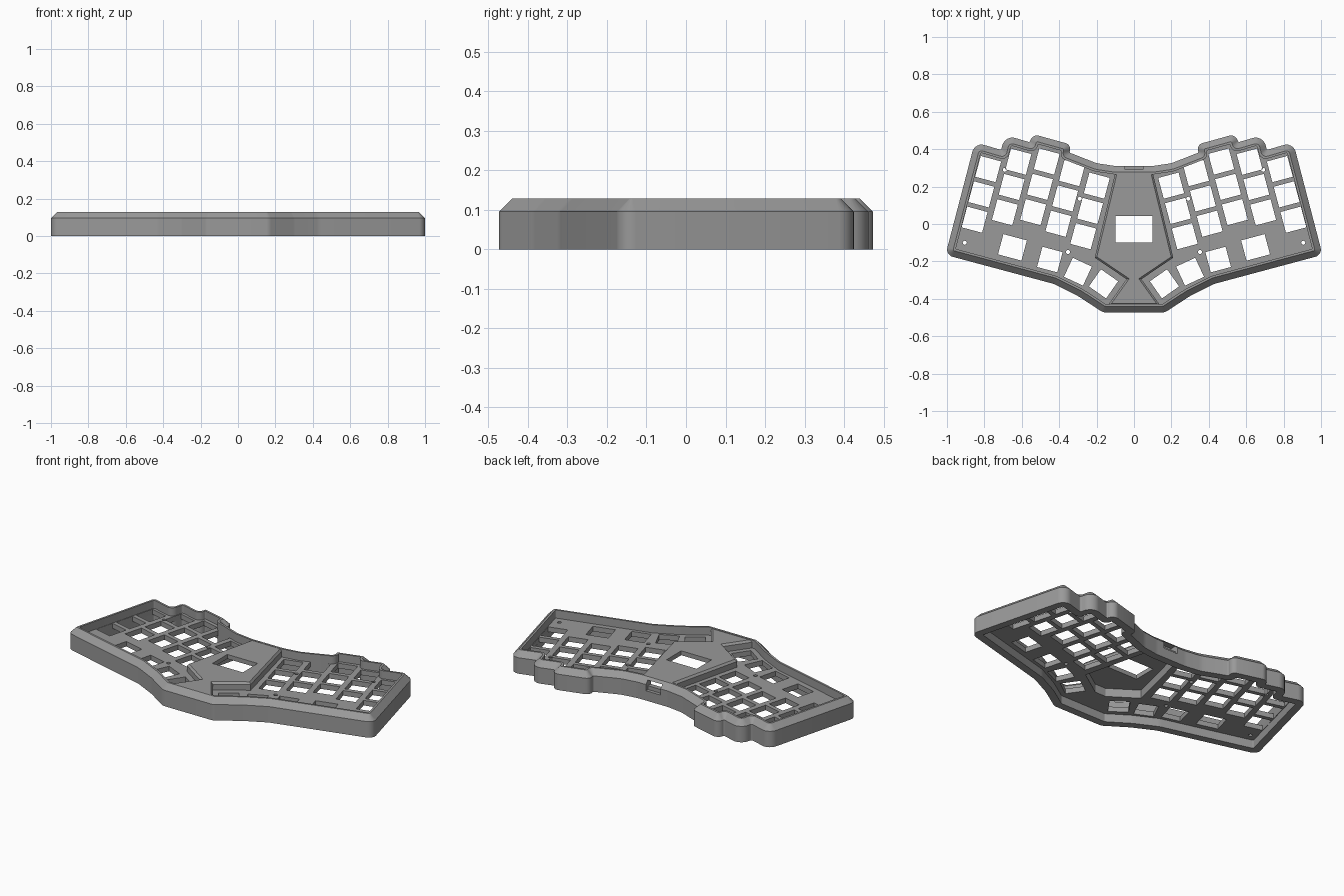
import bpy, math
from mathutils import Vector as V, Matrix

if "Cube" in bpy.data.objects:
    bpy.data.objects.remove(bpy.data.objects["Cube"])

grey = bpy.data.materials.new("grey plastic")
grey.diffuse_color = (0.32, 0.32, 0.32, 1)
grey.use_nodes = True
grey.node_tree.nodes["Principled BSDF"].inputs["Base Color"].default_value = grey.diffuse_color

TOP, SHOULDER = 0.128, 0.095
PLATE_LOW, PLATE_HIGH = 0.05, 0.08


def inset(points, d):
    """Mitred inward offset of a clockwise polygon."""
    out, n = [], len(points)
    for i, p in enumerate(points):
        a = (p - points[i - 1]).normalized()
        b = (points[(i + 1) % n] - p).normalized()
        na, nb = V((a.y, -a.x)), V((b.y, -b.x))
        out.append(p + (na + nb) * (d / (1 + na.dot(nb))))
    return out


def fillet(points, radii, d, seg=6):
    """Round every corner; convex radii shrink with the inset, concave ones grow."""
    out, n = [], len(points)
    for i, p in enumerate(points):
        a = (p - points[i - 1]).normalized()
        b = (points[(i + 1) % n] - p).normalized()
        convex = a.x * b.y - a.y * b.x < 0
        r = max(radii[i] - d, 0.006) if convex else radii[i] + 0.6 * d
        t = r * math.tan(math.acos(max(-1, min(1, a.dot(b)))) / 2)
        p0, p1 = p - a * t, p + b * t
        c = p0 + V((a.y, -a.x)) * (r if convex else -r)
        for k in range(seg + 1):
            out.append(c + (p0 - c).lerp(p1 - c, k / seg).normalized() * r)
    return out


def make(name, verts, faces):
    mesh = bpy.data.meshes.new(name)
    mesh.from_pydata(verts, [], faces)
    mesh.materials.append(grey)
    ob = bpy.data.objects.new(name, mesh)
    bpy.context.collection.objects.link(ob)
    return ob


def loft(name, rings, capped):
    """Skin equal-length rings given as (points, z)."""
    n, m = len(rings[0][0]), len(rings)
    verts = [(p.x, p.y, z) for pts, z in rings for p in pts]
    faces = []
    for r in range(m - 1 if capped else m):
        s = (r + 1) % m
        for i in range(n):
            j = (i + 1) % n
            faces.append((r * n + j, r * n + i, s * n + i, s * n + j))
    if capped:
        faces += [tuple(range(n)), tuple(reversed(range((m - 1) * n, m * n)))]
    return make(name, verts, faces)


def sheet(name, loops, z0, z1):
    """Flat slab from an outer loop and the hole loops inside it."""
    curve = bpy.data.curves.new(name, 'CURVE')
    curve.dimensions, curve.fill_mode = '2D', 'BOTH'
    curve.extrude = (z1 - z0) / 2
    for pts in loops:
        spline = curve.splines.new('POLY')
        spline.points.add(len(pts) - 1)
        for sp, p in zip(spline.points, pts):
            sp.co = (p.x, p.y, 0, 1)
        spline.use_cyclic_u = True
    source = bpy.data.objects.new(name, curve)
    bpy.context.collection.objects.link(source)
    bpy.context.view_layer.update()
    evaluated = source.evaluated_get(bpy.context.evaluated_depsgraph_get())
    mesh = bpy.data.meshes.new_from_object(evaluated)
    bpy.data.objects.remove(source)
    mesh.materials.clear()
    mesh.materials.append(grey)
    ob = bpy.data.objects.new(name, mesh)
    bpy.context.collection.objects.link(ob)
    ob.location.z = (z0 + z1) / 2
    return ob


def cut(ob, *tools):
    bpy.context.view_layer.objects.active = ob
    for tool in tools:
        mod = ob.modifiers.new("cut", 'BOOLEAN')
        mod.object, mod.operation, mod.solver = tool, 'DIFFERENCE', 'EXACT'
        bpy.ops.object.modifier_apply(modifier=mod.name)


def cutter(name, pts, z0, z1):
    ob = loft(name, [(pts, z0), (pts, z1)], True)
    ob.hide_render = True
    ob.hide_set(True)
    return ob


def mirrored(pts):
    return [V((-p.x, p.y)) for p in reversed(pts)]


def rect(cx, cy, w, h, deg=0):
    rot = Matrix.Rotation(math.radians(deg), 2)
    return [V((cx, cy)) + rot @ V((sx * w / 2, sy * h / 2))
            for sx, sy in ((-1, 1), (1, 1), (1, -1), (-1, -1))]


# Case outline, right half clockwise: x, y, corner radius
half = [(0.10, 0.31, 0.15), (0.20, 0.325, 0.15), (0.345, 0.382, 0.008), (0.335, 0.424, 0.032),
        (0.545, 0.482, 0.037), (0.557, 0.437, 0.008), (0.69, 0.476, 0.055),
        (0.71, 0.396, 0.008), (0.851, 0.437, 0.05), (1.008, -0.165, 0.04),
        (0.43, -0.32, 0.12), (0.30, -0.385, 0.10), (0.165, -0.473, 0.05)]
corners = [V((x, y)) for x, y, r in half]
corners += mirrored(corners)
radii = [h[2] for h in half]
radii += radii[::-1]


def outline(d):
    return fillet(inset(corners, d), radii, d)


# Rim with chamfered top edge
rim = loft("rim", [(outline(0), 0), (outline(0), SHOULDER), (outline(0.033), TOP),
                   (outline(0.045), TOP), (outline(0.045), 0)], False)

# Raised centre panel with a softened edge
right = [V(p) for p in ((0.10, 0.275), (0.21, -0.18), (0.04, -0.295), (0.14, -0.435))]
panel_shape = right + mirrored(right)
panel = loft("centre_panel", [(panel_shape, PLATE_LOW), (panel_shape, 0.114),
                              (inset(panel_shape, 0.01), 0.126)], True)

# Key openings: five staggered columns of three, plus the thumb row
U = V((math.cos(math.radians(15)), math.sin(math.radians(15))))
W = V((-U.y, U.x))
holes = []
for col, stagger in enumerate((0, 0.03, 0.055, 0.015, -0.065)):
    for row in (-1, 0, 1):
        c = V((0.235, 0.07)) + U * 0.146 * col + W * (stagger + 0.14 * row)
        holes.append(rect(c.x, c.y, 0.113, 0.115, 15))
for x, y, w, deg in ((0.65, -0.125, 0.13, 15), (0.45, -0.19, 0.112, 15),
                     (0.30, -0.255, 0.112, 25), (0.163, -0.32, 0.112, 35)):
    holes.append(rect(x, y, w, 0.112, deg))
# Screw holes
for x, y in ((0.905, -0.1), (0.69, 0.29), (0.29, 0.135), (0.353, -0.15)):
    holes.append([V((x + 0.011 * math.cos(-k * math.pi / 6), y + 0.011 * math.sin(-k * math.pi / 6)))
                  for k in range(12)])
holes += [mirrored(h) for h in holes]

# Switch plate, open below the centre panel
pent = inset(right[:3] + mirrored(right[:3]), 0.013)
plate = sheet("switch_plate", [outline(0.02), pent] + holes, PLATE_LOW, PLATE_HIGH)

# Hollow under the panel, display window and cable port
hollow = cutter("hollow_cutter", pent, -0.1, 0.1)
window = cutter("window_cutter", rect(0, -0.028, 0.2, 0.14), 0.02, 0.2)
port = cutter("port_cutter", rect(0, 0.3, 0.096, 0.09), 0.058, 0.114)
cut(panel, hollow, window, port)
cut(rim, port)

for ob in (rim, plate, panel):
    bpy.ops.object.select_all(action='DESELECT')
    ob.select_set(True)
    bpy.context.view_layer.objects.active = ob
    bpy.ops.object.shade_smooth_by_angle(angle=math.radians(25))
